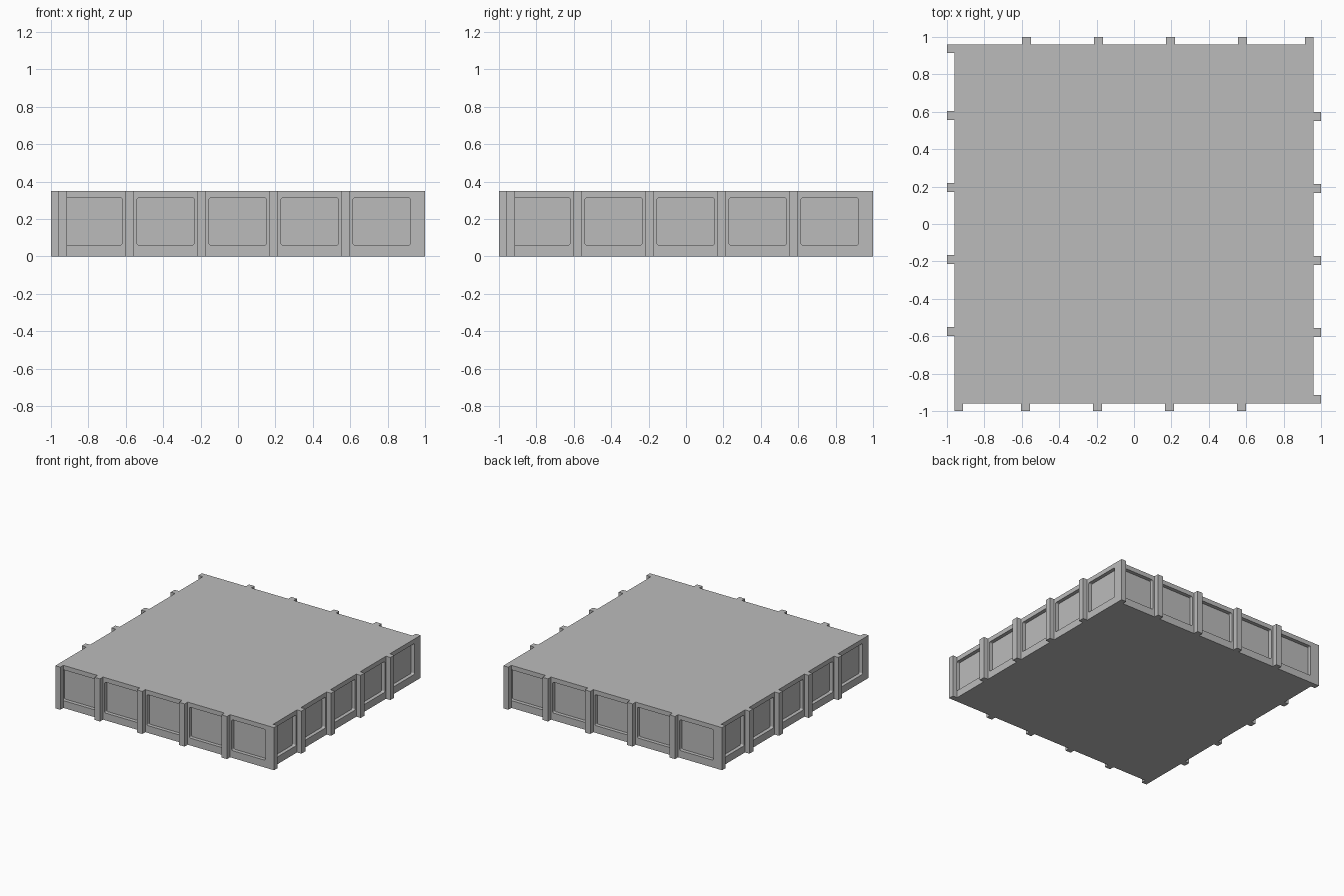
import bpy, bmesh, math
from mathutils import Matrix, Vector

if "Cube" in bpy.data.objects:
    bpy.data.objects.remove(bpy.data.objects["Cube"], do_unlink=True)

WALL, OUTER, HEIGHT = 0.96, 1.0, 0.35
PITCH, POST_W, RECESS = 0.385, 0.05, 0.03

grey = bpy.data.materials.new("light_grey")
grey.use_nodes = True
grey.diffuse_color = (0.5, 0.5, 0.5, 1)
grey.node_tree.nodes["Principled BSDF"].inputs["Base Color"].default_value = (0.5, 0.5, 0.5, 1)


def add_box(bm, lo, hi, turn=Matrix(), corner=0):
    """Box between two corners; corner rounds the edges running along y."""
    lo, hi = Vector(lo), Vector(hi)
    part = bmesh.new()
    bmesh.ops.create_cube(part, size=1, matrix=Matrix.LocRotScale((lo + hi) / 2, None, hi - lo))
    if corner:
        edges = [e for e in part.edges if abs(e.verts[0].co.y - e.verts[1].co.y) > 1e-4]
        bmesh.ops.bevel(part, geom=edges, offset=corner, segments=3, profile=0.5, affect='EDGES')
    part.transform(turn)
    temp = bpy.data.meshes.new("temp")
    part.to_mesh(temp)
    part.free()
    bm.from_mesh(temp)
    bpy.data.meshes.remove(temp)


def make_object(name, bm):
    mesh = bpy.data.meshes.new(name)
    bm.to_mesh(mesh)
    bm.free()
    mesh.materials.append(grey)
    obj = bpy.data.objects.new(name, mesh)
    bpy.context.collection.objects.link(obj)
    return obj


# Main block
block = bmesh.new()
add_box(block, (-WALL, -WALL, 0), (WALL, WALL, HEIGHT))
platform = make_object("platform_block", block)

# The same wall layout is turned onto each of the four sides
panels = bmesh.new()
sides = ("front", "left", "back", "right")
for s, side in enumerate(sides):
    turn = Matrix.Rotation(s * math.pi / 2, 4, 'Z')
    posts = bmesh.new()
    for i in range(5):
        # Corner post is flush with the neighbouring wall
        x0 = -WALL if i == 0 else -0.99 + i * PITCH
        x1 = -0.915 if i == 0 else x0 + POST_W
        add_box(posts, (x0, -OUTER, 0), (x1, -WALL, HEIGHT), turn)
        # Recessed panel after each post
        p0 = -0.925 + i * PITCH
        add_box(panels, (p0, -WALL - 0.02, 0.06), (p0 + 0.305, -WALL + RECESS, 0.313), turn, 0.01)
    make_object(side + "_posts", posts)

# Cut the panels into the block
cutter = make_object("panel_cutter", panels)
cutter.hide_render = True
cut = platform.modifiers.new("panels", 'BOOLEAN')
cut.operation, cut.solver, cut.object = 'DIFFERENCE', 'EXACT', cutter
bpy.context.view_layer.update()
result = bpy.data.meshes.new_from_object(platform.evaluated_get(bpy.context.evaluated_depsgraph_get()))
platform.modifiers.clear()
platform.data = result
bpy.data.objects.remove(cutter, do_unlink=True)
